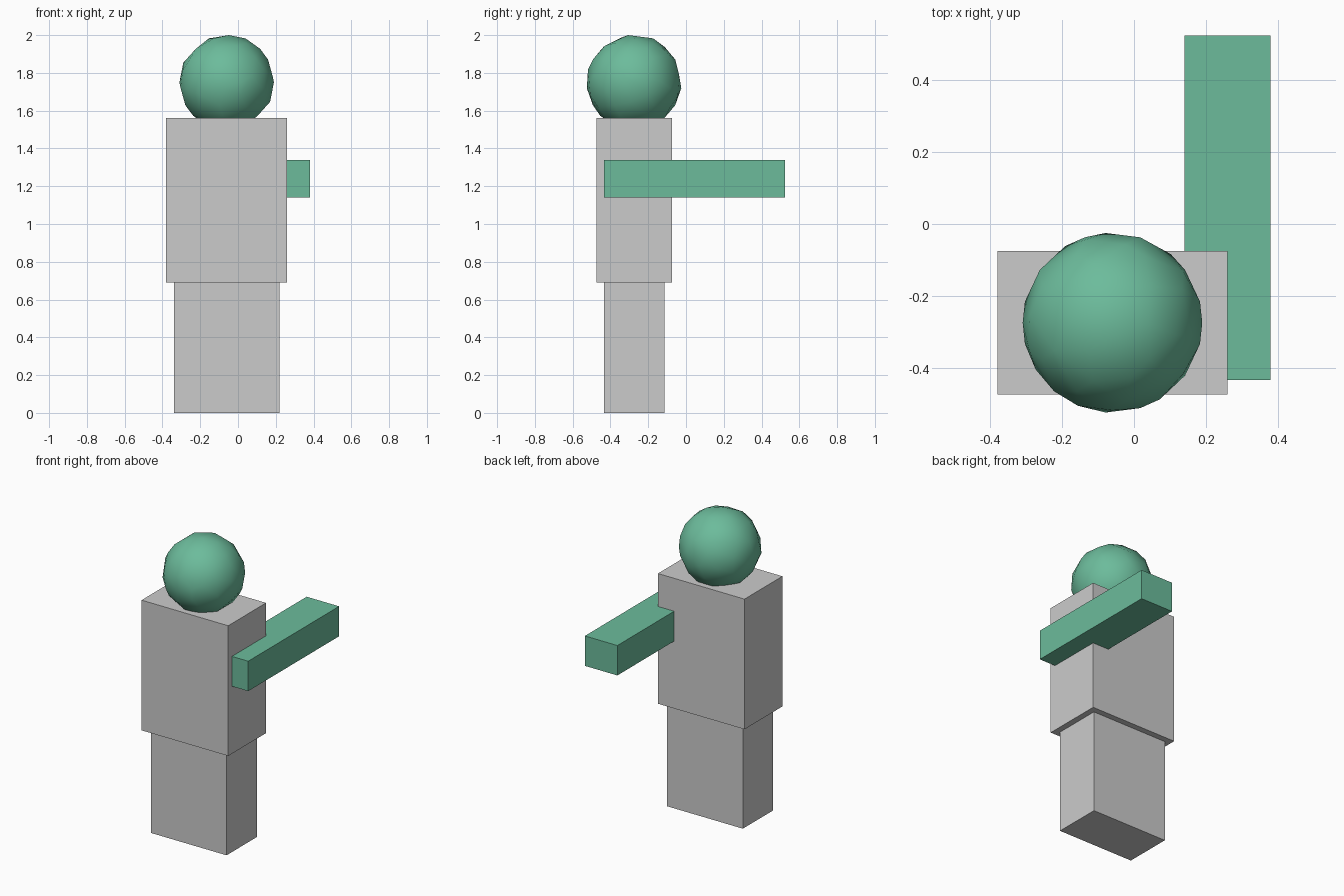
import bpy

if "Cube" in bpy.data.objects:
    bpy.data.objects.remove(bpy.data.objects["Cube"])

green = bpy.data.materials.new("green")
green.diffuse_color = (0.15, 0.5, 0.33, 1)
green.use_nodes = True
green.node_tree.nodes["Principled BSDF"].inputs["Base Color"].default_value = green.diffuse_color


def box(name, low, high, material=None):
    center = [(a + b) / 2 for a, b in zip(low, high)]
    bpy.ops.mesh.primitive_cube_add(size=1, location=center)
    obj = bpy.context.object
    obj.name = name
    obj.scale = [b - a for a, b in zip(low, high)]
    bpy.ops.object.transform_apply(location=False, rotation=False, scale=True)
    if material:
        obj.data.materials.append(material)
    return obj


# Body blocks
box("legs", (-0.34, -0.435, 0), (0.22, -0.115, 0.69))
box("torso", (-0.38, -0.475, 0.69), (0.26, -0.075, 1.56))

# Arm reaching backwards, sunk into the side of the torso
box("arm", (0.14, -0.435, 1.14), (0.38, 0.525, 1.34), green)

# Low-poly head with slightly irregular facets, sunk into the torso
bpy.ops.mesh.primitive_ico_sphere_add(subdivisions=3, radius=0.25,
                                      location=(-0.06, -0.275, 1.75))
head = bpy.context.object
head.name = "head"
head.data.materials.append(green)
facets = head.modifiers.new("facets", 'DECIMATE')
facets.ratio = 0.5
bpy.ops.object.modifier_apply(modifier="facets")
head.dimensions = (0.5, 0.5, 0.5)
bpy.ops.object.transform_apply(location=False, rotation=False, scale=True)
bpy.ops.object.shade_smooth_by_angle()
